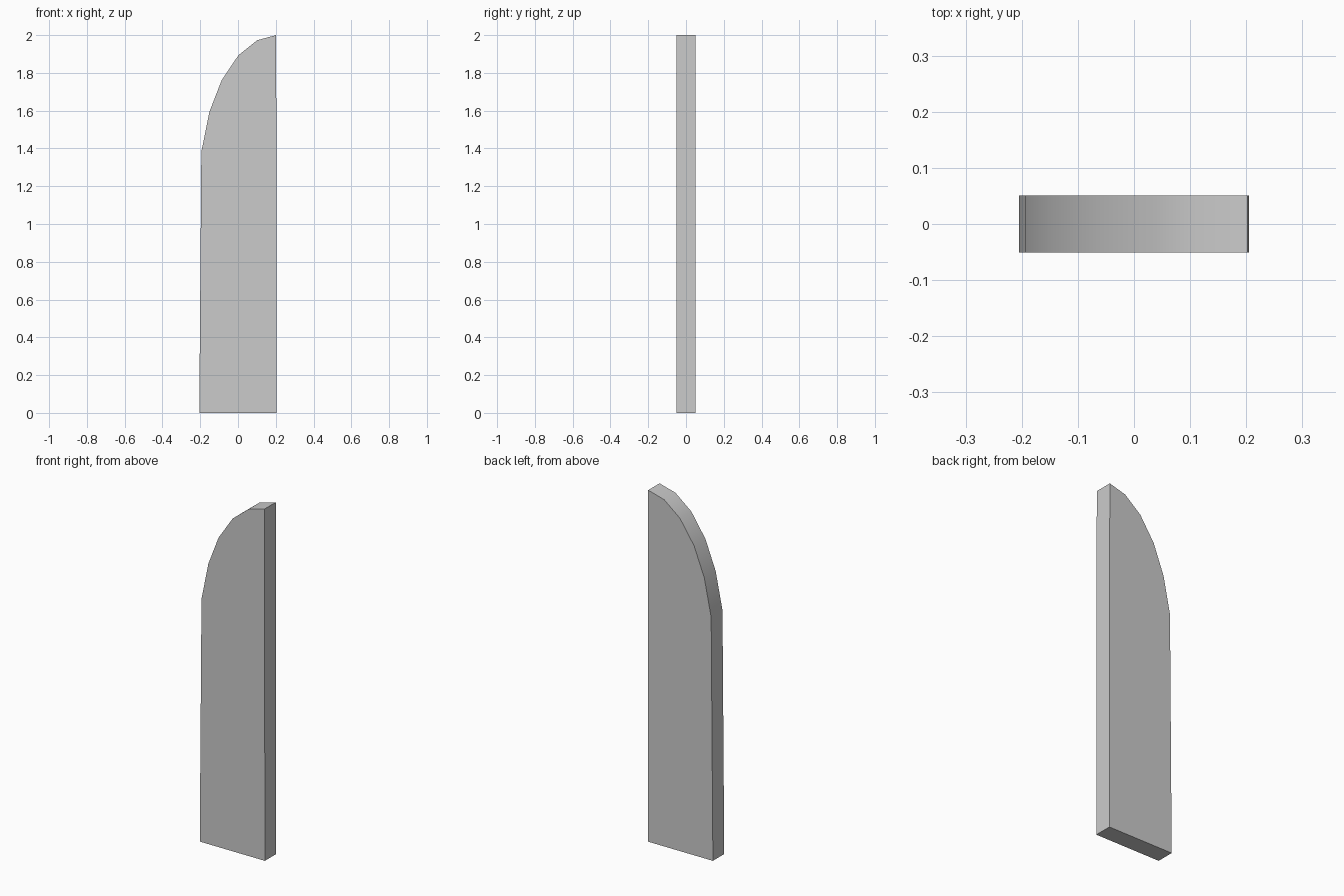
import bpy
import bmesh
from math import radians

if "Cube" in bpy.data.objects:
    bpy.data.objects.remove(bpy.data.objects["Cube"])

HALF_DEPTH = 0.051

# Front outline (x, z): flat foot, near-straight sides, curved shoulder
outline = [(-0.205, 0), (0.205, 0), (0.202, 2.0), (0.102, 1.973), (0.002, 1.893),
           (-0.087, 1.76), (-0.151, 1.595), (-0.194, 1.383)]

# Extrude the outline from front to back
bm = bmesh.new()
face = bm.faces.new([bm.verts.new((x, -HALF_DEPTH, z)) for x, z in outline])
geom = bmesh.ops.extrude_face_region(bm, geom=[face])["geom"]
verts = [v for v in geom if isinstance(v, bmesh.types.BMVert)]
bmesh.ops.translate(bm, verts=verts, vec=(0, 2 * HALF_DEPTH, 0))
bmesh.ops.recalc_face_normals(bm, faces=bm.faces)

mesh = bpy.data.meshes.new("curved_top_board")
bm.to_mesh(mesh)
bm.free()
board = bpy.data.objects.new("curved_top_board", mesh)
bpy.context.collection.objects.link(board)

# Smooth shoulder, crisp rims
bpy.context.view_layer.objects.active = board
board.select_set(True)
bpy.ops.object.shade_smooth_by_angle(angle=radians(30))
